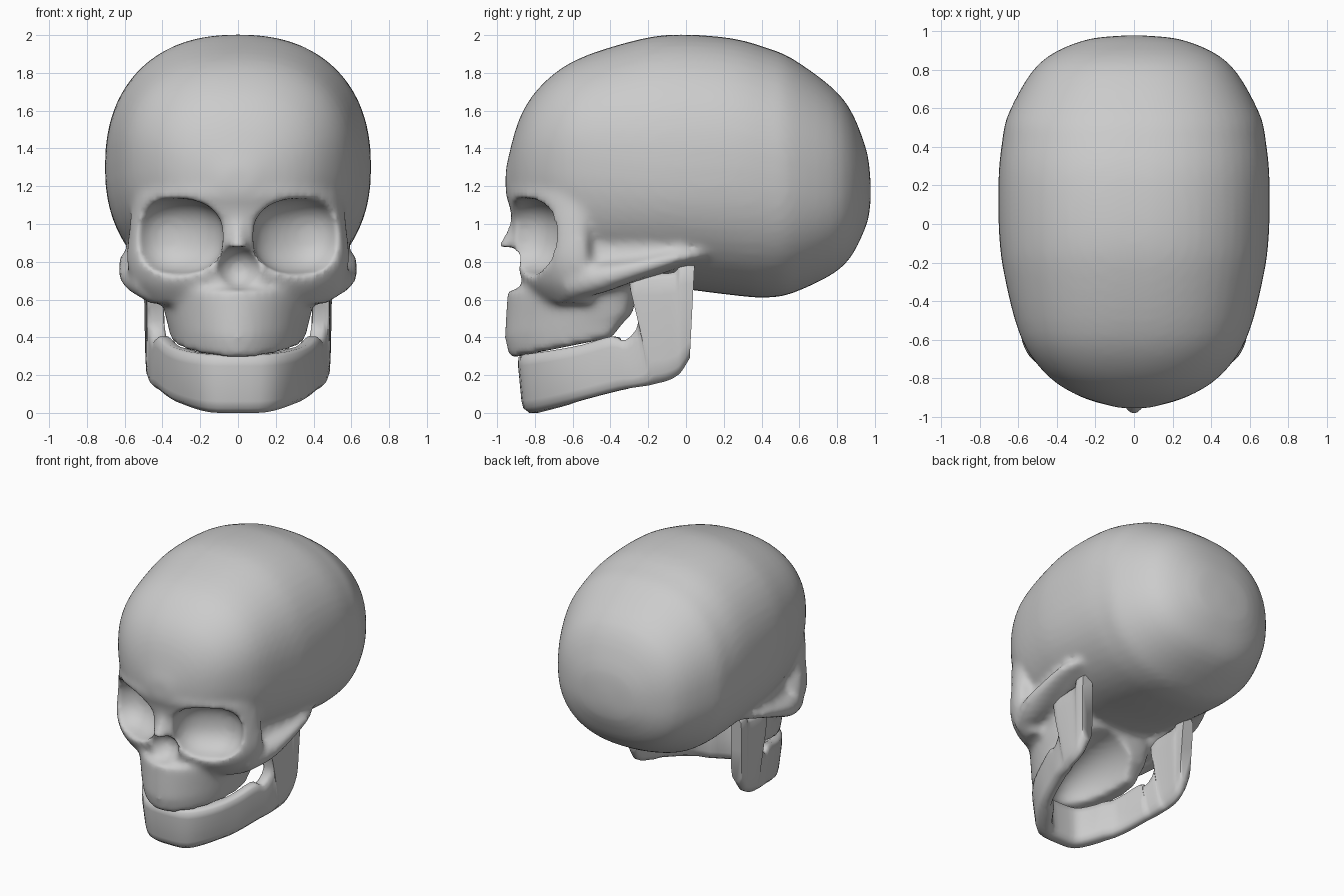
import bpy, bmesh
from math import sin, cos, pi, copysign
from mathutils import Vector, Matrix

if "Cube" in bpy.data.objects:
    bpy.data.objects.remove(bpy.data.objects["Cube"])


def sgnpow(v, p):
    return copysign(abs(v) ** p, v)


def spline(rows, steps=4):
    """Pass a smooth curve through rows of numbers."""
    out = []
    last = len(rows) - 1
    for i in range(last):
        p = [rows[max(0, min(last, i + k))] for k in (-1, 0, 1, 2)]
        for s in range(steps):
            t = s / steps
            out.append([0.5 * (2 * b + (c - a) * t + (2 * a - 5 * b + 4 * c - d) * t * t
                               + (3 * b - a - 3 * c + d) * t ** 3)
                        for a, b, c, d in zip(*p)])
    return out + [list(rows[-1])]


def loft(bm, rings):
    """Skin closed rings of points and cap both ends."""
    vs = [[bm.verts.new(p) for p in r] for r in rings]
    faces = []
    n = len(vs[0])
    for a, b in zip(vs, vs[1:]):
        for i in range(n):
            j = (i + 1) % n
            faces.append(bm.faces.new((a[i], a[j], b[j], b[i])))
    faces.append(bm.faces.new(vs[0][::-1]))
    faces.append(bm.faces.new(vs[-1]))
    bmesh.ops.recalc_face_normals(bm, faces=faces)


def to_object(bm, name):
    me = bpy.data.meshes.new(name)
    bm.to_mesh(me)
    bm.free()
    ob = bpy.data.objects.new(name, me)
    bpy.context.collection.objects.link(ob)
    return ob


def smooth(ob, angle):
    bpy.ops.object.select_all(action='DESELECT')
    ob.select_set(True)
    bpy.context.view_layer.objects.active = ob
    bpy.ops.object.shade_smooth_by_angle(angle=angle)


def plan_ring(z, w, front, back, mid=-0.55, n=2.0, nb=2.0, tilt=0.0, seg=48):
    """Horizontal oval with separate front and back depth, optionally tilted."""
    pts = []
    for i in range(seg):
        a = 2 * pi * i / seg
        e = 2 / (nb if sin(a) > 0 else n)
        c, s = sgnpow(cos(a), e), sgnpow(sin(a), e)
        y = mid + s * ((back - mid) if s > 0 else (mid - front))
        pts.append(Vector((w * c, y, z + tilt * (y - front))))
    return pts


def cutter(name, centre, radii, n=2.0, turn=0.0):
    """Rounded-box ellipsoid used to hollow the skull."""
    bm = bmesh.new()
    bmesh.ops.create_uvsphere(bm, u_segments=40, v_segments=24, radius=1)
    rot = Matrix.Rotation(turn, 3, 'Z')
    for v in bm.verts:
        d = v.co
        k = sum(abs(q) ** n for q in d) ** (-1 / n)
        v.co = rot @ Vector([q * k * r for q, r in zip(d, radii)]) + Vector(centre)
    ob = to_object(bm, name)
    ob.hide_render = True
    return ob


bm = bmesh.new()

# Braincase: cross-sections along y (y, bottom, top, half width, widest height)
case = [(0.978, 1.12, 1.22, 0.05, 1.17), (0.95, 0.98, 1.41, 0.27, 1.18),
        (0.83, 0.775, 1.665, 0.495, 1.20), (0.58, 0.64, 1.865, 0.648, 1.245),
        (0.42, 0.61, 1.935, 0.685, 1.28), (0.23, 0.625, 1.985, 0.703, 1.30),
        (-0.05, 0.66, 2.003, 0.70, 1.30), (-0.27, 0.68, 1.972, 0.672, 1.32),
        (-0.58, 0.72, 1.87, 0.59, 1.35), (-0.77, 0.90, 1.73, 0.465, 1.33),
        (-0.885, 1.00, 1.55, 0.30, 1.28), (-0.955, 1.16, 1.29, 0.08, 1.22)]
rings = []
for y, zb, zt, hw, zw in spline(case):
    r = []
    for i in range(56):
        a = 2 * pi * i / 56
        c, s = sgnpow(cos(a), 2 / 2.3), sgnpow(sin(a), 2 / 2.3)
        r.append(Vector((hw * c, y, zw + s * ((zt - zw) if s > 0 else (zw - zb)))))
    rings.append(r)
loft(bm, rings)

# Face block: cheeks up to the brow
face = [(0.58, 0.48, -0.79, -0.45), (0.68, 0.555, -0.87, -0.43),
        (0.80, 0.59, -0.90, -0.42), (0.95, 0.58, -0.91, -0.45),
        (1.08, 0.565, -0.93, -0.46), (1.17, 0.545, -0.955, -0.44),
        (1.30, 0.46, -0.92, -0.40)]
loft(bm, [plan_ring(*p) for p in spline(face, 3)])

# Upper jaw, narrowing to the front
loft(bm, [plan_ring(z, w, f, b, mid=-0.46, n=1.8, nb=5, tilt=t) for z, w, f, b, t in [
    (0.29, 0.355, -0.935, -0.385, 0.20), (0.40, 0.37, -0.96, -0.33, 0.12),
    (0.50, 0.385, -0.955, -0.28, 0.03), (0.645, 0.415, -0.945, -0.26, 0.0),
    (0.67, 0.42, -0.86, -0.26, 0.0), (0.76, 0.40, -0.82, -0.26, 0.0)]])

# Nasal bones
loft(bm, [plan_ring(z, w, f, -0.75, mid=-0.86, n=1.4, seg=24) for z, w, f in [
    (1.10, 0.06, -0.93), (1.02, 0.07, -0.93), (0.95, 0.08, -0.955),
    (0.885, 0.09, -1.005), (0.85, 0.09, -0.95)]])

# Cheek arches running back to the ear, and the temple fill inside them
arch = [(0.45, -0.64, 0.69, 0.10, 0.10), (0.51, -0.45, 0.715, 0.11, 0.085),
        (0.52, -0.25, 0.765, 0.12, 0.06), (0.52, -0.05, 0.82, 0.11, 0.045),
        (0.49, 0.09, 0.84, 0.09, 0.03)]
temple = [(0.40, -0.60, 0.78, 0.10, 0.14), (0.42, -0.40, 0.80, 0.11, 0.15),
          (0.45, -0.20, 0.84, 0.12, 0.13), (0.48, 0.0, 0.86, 0.11, 0.08)]
for side in (-1, 1):
    for path in (arch, temple):
        loft(bm, [[Vector((side * (x + hx * cos(2 * pi * i / 20)), y,
                           z + hz * sin(2 * pi * i / 20))) for i in range(20)]
                  for x, y, z, hx, hz in spline(path, 3)])

skull = to_object(bm, "skull")

# Hollows: eye sockets, nose opening, open underside of the upper jaw
cutters = [cutter("socket_cutter", (s * 0.33, -0.85, 0.935), (0.25, 0.22, 0.20),
                  2.4, s * 0.48) for s in (-1, 1)]
cutters.append(cutter("nose_cutter", (0, -0.93, 0.765), (0.12, 0.14, 0.115)))
cutters.append(cutter("palate_cutter", (0, -0.15, 0.28), (0.29, 0.66, 0.37)))


def remesh():
    m = skull.modifiers.new("fuse", 'REMESH')
    m.mode = 'VOXEL'
    m.voxel_size = 0.02


remesh()
for c in cutters:
    m = skull.modifiers.new("hollow", 'BOOLEAN')
    m.operation = 'DIFFERENCE'
    m.solver = 'EXACT'
    m.object = c
remesh()
m = skull.modifiers.new("soften", 'SMOOTH')
m.factor = 0.5
m.iterations = 8

# Bake the fused shape and drop the cutters
dg = bpy.context.evaluated_depsgraph_get()
baked = bpy.data.meshes.new_from_object(skull.evaluated_get(dg))
skull.modifiers.clear()
skull.data = baked
for c in cutters:
    bpy.data.objects.remove(c)
smooth(skull, 1.0)

# Lower jaw: outer edge stations from chin to hinge (bottom xyz, top xyz)
half = [(0, -.865, 0, 0, -.895, .31), (.16, -.84, .003, .18, -.865, .312),
        (.28, -.71, .03, .31, -.73, .33), (.38, -.54, .075, .385, -.56, .36),
        (.44, -.36, .12, .435, -.40, .405), (.465, -.27, .135, .455, -.32, .385),
        (.475, -.20, .145, .475, -.25, .49), (.485, -.16, .155, .485, -.305, .725),
        (.49, -.10, .17, .49, -.17, .735), (.49, -.05, .195, .49, -.06, .745),
        (.49, -.02, .225, .50, -.03, .79), (.485, .02, .29, .50, .045, .78)]
stations = spline([(-a, b, c, -d, e, f) for a, b, c, d, e, f in half[:0:-1]] + half, 3)
section = [(.05, .08), (0, .2), (0, .5), (0, .8), (.05, .95), (.25, 1), (.75, 1),
           (.95, .95), (1, .8), (1, .5), (1, .2), (.9, .06), (.65, 0), (.3, 0)]
mids = [Vector(((s[0] + s[3]) / 2, (s[1] + s[4]) / 2)) for s in stations]
rings = []
for k, s in enumerate(stations):
    t = (mids[min(k + 2, len(mids) - 1)] - mids[max(k - 2, 0)]).normalized()
    if mids[k].y > -0.33:          # upright branch: straight across
        t = Vector((0, copysign(1, s[0])))
    inward = Vector((-t.y, t.x, 0)) * (0.12 if abs(s[0]) < 0.35 else 0.09)
    lo, hi = Vector(s[:3]), Vector(s[3:])
    rings.append([lo.lerp(hi, v) + inward * u for u, v in section])
bm = bmesh.new()
loft(bm, rings)
jaw = to_object(bm, "lower_jaw")
smooth(jaw, 1.2)
